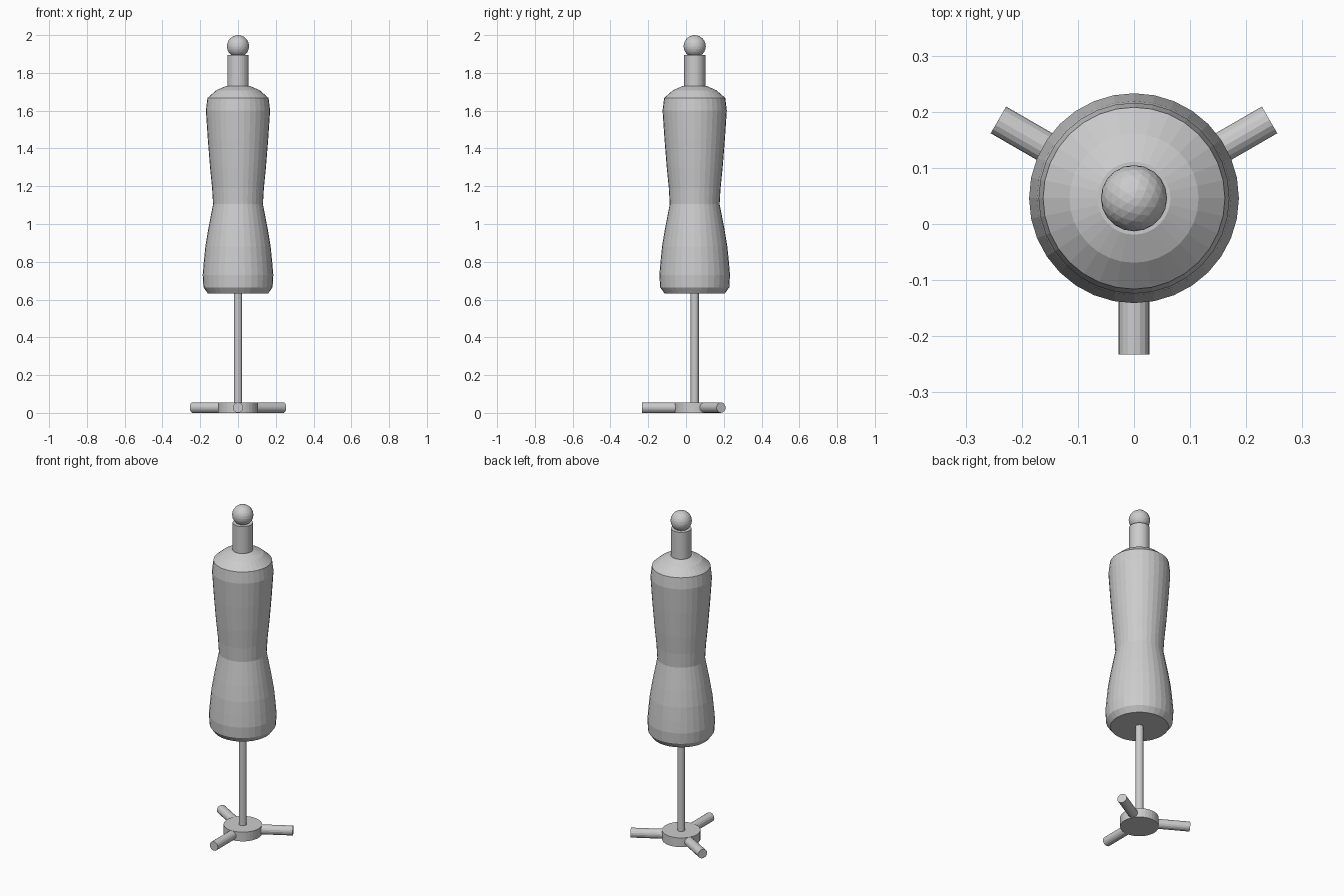
import bpy, bmesh, math
from mathutils import Matrix, Vector

if "Cube" in bpy.data.objects:
    bpy.data.objects.remove(bpy.data.objects["Cube"])

CY = 0.046  # depth offset of the central axis
SEG = 32

grey = bpy.data.materials.new("light grey")
grey.diffuse_color = (0.6, 0.6, 0.6, 1)
grey.use_nodes = True
grey.node_tree.nodes["Principled BSDF"].inputs["Base Color"].default_value = grey.diffuse_color


def finish(name, bm):
    bmesh.ops.recalc_face_normals(bm, faces=bm.faces[:])
    mesh = bpy.data.meshes.new(name)
    bm.to_mesh(mesh)
    bm.free()
    mesh.materials.append(grey)
    obj = bpy.data.objects.new(name, mesh)
    bpy.context.collection.objects.link(obj)
    return obj


def cylinder(name, start, end, radius, sides):
    start, end = Vector(start), Vector(end)
    axis = end - start
    turn = axis.to_track_quat('Z', 'Y').to_matrix().to_4x4()
    bm = bmesh.new()
    bmesh.ops.create_cone(bm, cap_ends=True, segments=sides,
                          radius1=radius, radius2=radius, depth=axis.length,
                          matrix=Matrix.Translation((start + end) / 2) @ turn)
    return finish(name, bm)


def lathe(name, profile):
    bm = bmesh.new()
    rings = []
    for r, z in profile:
        rings.append([bm.verts.new((r * math.cos(a), CY + r * math.sin(a), z))
                      for a in (2 * math.pi * i / SEG for i in range(SEG))])
    for low, high in zip(rings, rings[1:]):
        for i in range(SEG):
            j = (i + 1) % SEG
            bm.faces.new((low[i], low[j], high[j], high[i]))
    bm.faces.new(rings[0])
    bm.faces.new(rings[-1])
    return finish(name, bm)


# Torso form, from hem to shoulders
lathe("torso", [(0.160, 0.633), (0.183, 0.665), (0.187, 0.73), (0.181, 0.80),
                (0.173, 0.88), (0.158, 0.97), (0.132, 1.105), (0.137, 1.19),
                (0.148, 1.30), (0.160, 1.45), (0.170, 1.60), (0.162, 1.667),
                (0.115, 1.708), (0.065, 1.73)])

# Neck and ball finial
cylinder("neck", (0, CY, 1.70), (0, CY, 1.894), 0.056, 32)
bm = bmesh.new()
bmesh.ops.create_icosphere(bm, subdivisions=3, radius=0.059,
                           matrix=Matrix.Translation((0, CY, 1.941)))
finish("neck_ball", bm)

# Stand pole and hub
cylinder("pole", (0, CY, 0.03), (0, CY, 0.66), 0.022, 16)
cylinder("base_hub", (0, CY, 0), (0, CY, 0.056), 0.106, 32)

# Three feet around the hub
for i, side in enumerate(("front", "right", "left")):
    a = math.radians(-90 + 120 * i)
    cylinder(side + "_foot", (0.05 * math.cos(a), CY + 0.05 * math.sin(a), 0.028),
             (0.279 * math.cos(a), CY + 0.279 * math.sin(a), 0.028), 0.0275, 16)
